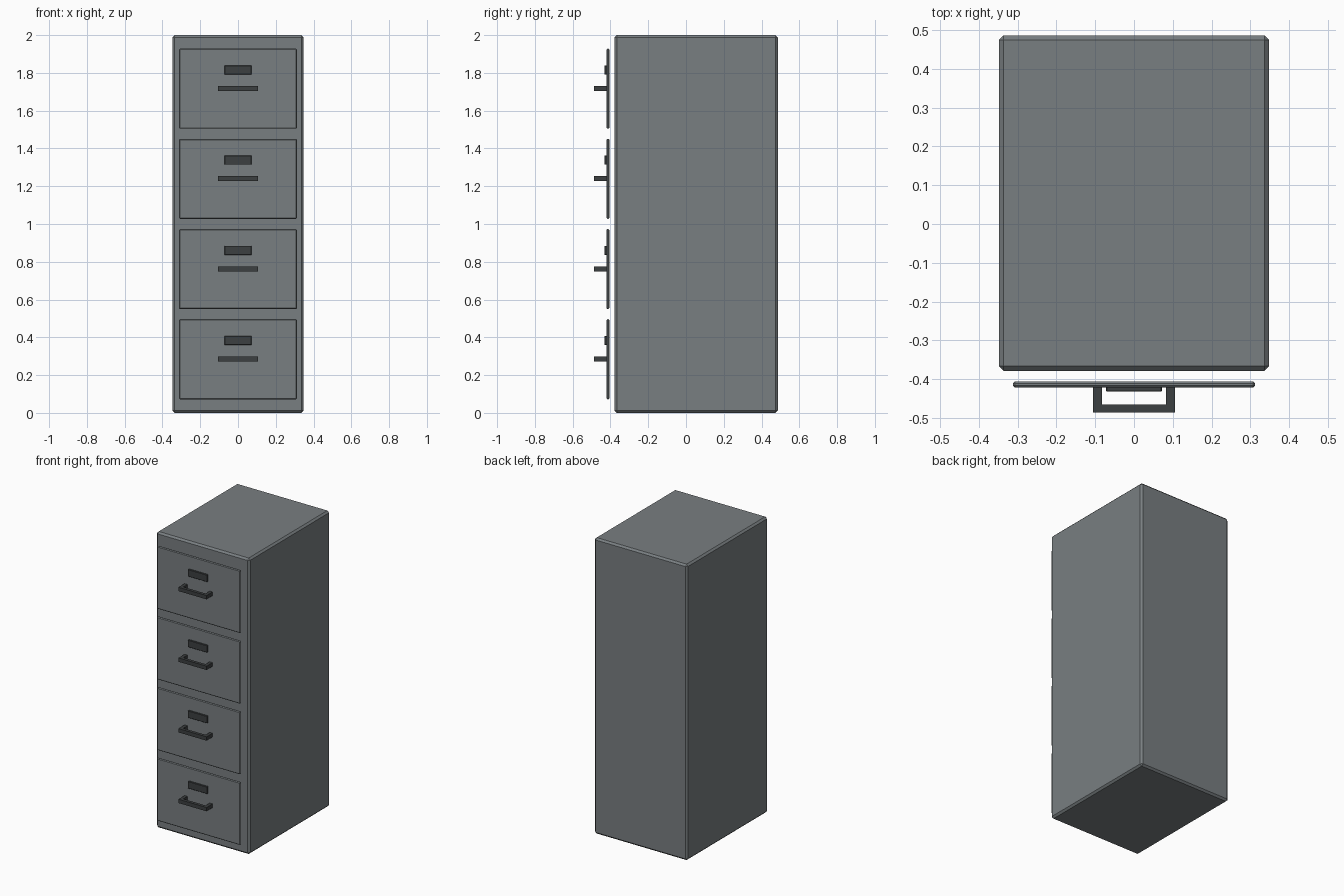
import bpy, bmesh

if "Cube" in bpy.data.objects:
    bpy.data.objects.remove(bpy.data.objects["Cube"])


def material(name, color):
    m = bpy.data.materials.new(name)
    m.diffuse_color = (*color, 1)
    m.use_nodes = True
    m.node_tree.nodes["Principled BSDF"].inputs["Base Color"].default_value = m.diffuse_color
    return m


PAINT = material("grey_paint", (0.19, 0.21, 0.22))
DARK = material("dark_metal", (0.045, 0.05, 0.052))


def finish(bm, name, mat, chamfer):
    bmesh.ops.recalc_face_normals(bm, faces=bm.faces)
    me = bpy.data.meshes.new(name)
    bm.to_mesh(me)
    bm.free()
    me.materials.append(mat)
    ob = bpy.data.objects.new(name, me)
    bpy.context.collection.objects.link(ob)
    if chamfer:
        mod = ob.modifiers.new("chamfer", "BEVEL")
        mod.width = chamfer
        mod.segments = 1
    return ob


def box(name, lo, hi, mat, chamfer=0):
    bm = bmesh.new()
    bmesh.ops.create_cube(bm, size=1)
    for v in bm.verts:
        v.co = [(a + b) / 2 + c * (b - a) for a, b, c in zip(lo, hi, v.co)]
    return finish(bm, name, mat, chamfer)


def pull_handle(name, z0, z1):
    # U-shaped outline seen from above, extruded upwards
    half = [(0.083, -0.465), (0.083, -0.418), (0.105, -0.418), (0.105, -0.486)]
    outline = half + [(-x, y) for x, y in reversed(half)]
    bm = bmesh.new()
    face = bm.faces.new([bm.verts.new((x, y, z0)) for x, y in outline])
    ext = bmesh.ops.extrude_face_region(bm, geom=[face])
    verts = [g for g in ext["geom"] if isinstance(g, bmesh.types.BMVert)]
    bmesh.ops.translate(bm, verts=verts, vec=(0, 0, z1 - z0))
    return finish(bm, name, DARK, 0)


# Cabinet body
box("cabinet_body", (-0.348, -0.378, 0), (0.348, 0.486, 2), PAINT, 0.012)

# Four drawers, each with a label holder and a pull handle
for i in range(4):
    z = 0.072 + i * 0.4775
    n = i + 1
    box(f"drawer_front_{n}", (-0.312, -0.421, z), (0.312, -0.406, z + 0.424), PAINT, 0.005)
    box(f"label_holder_{n}", (-0.072, -0.432, z + 0.287), (0.072, -0.418, z + 0.335), DARK, 0.002)
    pull_handle(f"drawer_handle_{n}", z + 0.2, z + 0.226)
